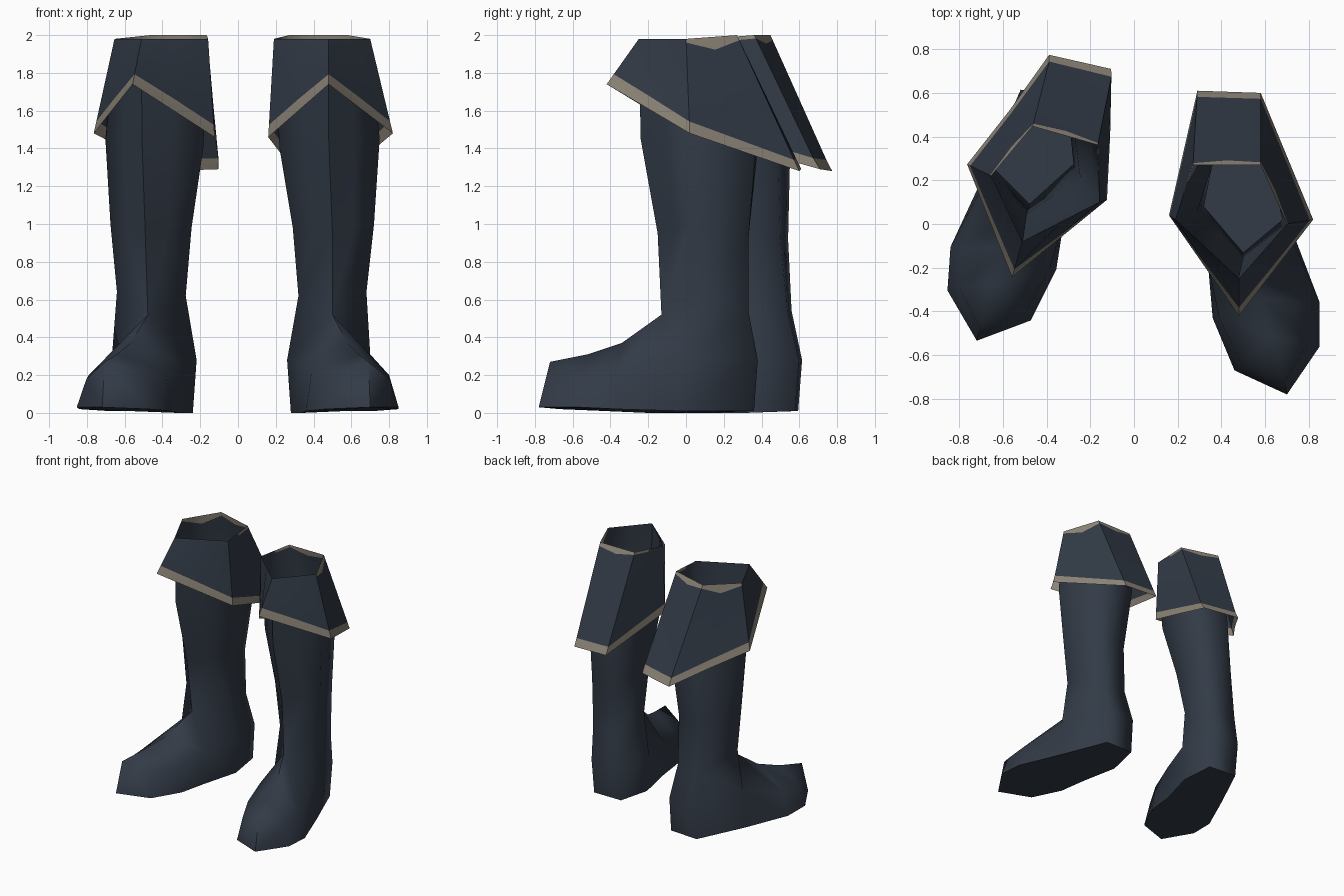
import bpy, bmesh, math
from mathutils import Vector, Matrix

if "Cube" in bpy.data.objects:
    bpy.data.objects.remove(bpy.data.objects["Cube"])


def material(name, rgb):
    m = bpy.data.materials.new(name)
    m.diffuse_color = (*rgb, 1)
    m.use_nodes = True
    m.node_tree.nodes["Principled BSDF"].inputs["Base Color"].default_value = m.diffuse_color
    return m


NAVY = material("navy leather", (0.032, 0.043, 0.062))
TAN = material("tan trim", (0.27, 0.238, 0.19))

# Five-sided rings: front, outer, back outer, back inner, inner
RIM = [(.48, -.25, 1.98), (.70, 0, 1.98), (.58, .27, 2.0), (.27, .27, 2.0), (.19, .02, 1.98)]
HEM = [(.48, -.42, 1.74), (.82, .02, 1.48), (.58, .60, 1.28), (.29, .61, 1.29), (.16, .04, 1.46)]
CALF = [(.48, -.24, 1.45), (.75, 0, 1.45), (.61, .37, 1.40), (.34, .38, 1.40), (.22, .03, 1.40)]
SHIN = [(.50, -.15, .95), (.72, .02, 1.0), (.61, .33, .92), (.38, .33, .92), (.29, .06, .98)]
ANKLE = [(.50, -.13, .52), (.68, .02, .64), (.60, .33, .54), (.37, .33, .54), (.32, .08, .62)]

# Foot loops, from the inner heel round the toe to the outer heel
SOLE = [(.33, .36, .01), (.28, .10, 0), (.34, -.20, 0), (.36, -.43, .01), (.46, -.67, .02),
        (.70, -.78, .03), (.85, -.56, .03), (.85, -.36, .02), (.72, -.02, .01), (.57, .36, .01)]
UPPER = [(.33, .38, .28), (.26, .10, .28), (.34, -.20, .27), (.39, -.43, .22), (.49, -.64, .20),
         (.69, -.72, .27), (.80, -.54, .18), (.80, -.36, .20), (.70, -.02, .31), (.58, .38, .28)]
RIDGE = [(.64, -.52, .31), (.58, -.34, .37)]


def pose_left(p):
    """Mirror to the left, step back, and turn the leg more towards the top."""
    t = min(1, max(0, (p.z - .4) / 1.0))
    pivot = Vector((-.49, .08, 0))
    q = Vector((-p.x, p.y, p.z)) - pivot
    turn = Matrix.Rotation(math.radians(-4 - 12 * t), 3, 'Z')
    return turn @ q + pivot + Vector((.04 + .02 * t, .229 - .069 * t, 0))


def with_mids(ring):
    """Add a midpoint to every side of a ring."""
    pts = [Vector(p) for p in ring]
    out = []
    for i, p in enumerate(pts):
        out += [p, (p + pts[(i + 1) % len(pts)]) / 2]
    return out


def step(a, b, d):
    """Move from a towards b by distance d."""
    return a + (b - a).normalized() * d


def finish(name, bm, left, angle):
    if left:
        for v in bm.verts:
            v.co = pose_left(v.co)
    bmesh.ops.recalc_face_normals(bm, faces=bm.faces)
    me = bpy.data.meshes.new(name)
    bm.to_mesh(me)
    bm.free()
    me.materials.append(NAVY)
    me.materials.append(TAN)
    ob = bpy.data.objects.new(name, me)
    bpy.context.collection.objects.link(ob)
    bpy.ops.object.select_all(action='DESELECT')
    ob.select_set(True)
    bpy.context.view_layer.objects.active = ob
    bpy.ops.object.shade_smooth_by_angle(angle=math.radians(angle))


def add_loop(bm, pts):
    return [bm.verts.new(p) for p in pts]


def bridge(bm, a, b, tan_sides=()):
    n = len(a)
    for i in range(n):
        j = (i + 1) % n
        f = bm.faces.new((a[i], a[j], b[j], b[i]))
        f.material_index = int(i in tan_sides)


# Ragged trim on the outer-back and back sides of the rim
BACK = (2, 3, 4, 5, 6)
DEPTH = [.02, .02, .02, .07, .03, .05, .02, .02, .02, .02]


def make_boot(side, left):
    # Boot shaft and foot
    bm = bmesh.new()
    rim, calf = with_mids(RIM), with_mids(CALF)
    trim = [step(a, b, d) for a, b, d in zip(rim, calf, DEPTH)]
    loops = [add_loop(bm, r) for r in (rim, trim, calf, with_mids(SHIN))]
    for i in range(3):
        bridge(bm, loops[i], loops[i + 1], BACK if i == 0 else ())
    ankle = add_loop(bm, ANKLE)
    for i in range(5):
        j = (i + 1) % 5
        s = loops[3]
        bm.faces.new((s[2 * i], s[2 * i + 1], s[2 * j], ankle[j], ankle[i]))
    sole, u, r = add_loop(bm, SOLE), add_loop(bm, UPPER), add_loop(bm, RIDGE)
    bridge(bm, sole, u)
    bm.faces.new(sole)
    front, outer, back_out, back_in, inner = ankle
    for f in ((u[0], u[1], inner, back_in), (u[1], u[2], front, inner),
              (u[2], u[3], r[1], front), (u[3], u[4], r[0], r[1]),
              (u[4], u[5], r[0]), (u[5], u[6], r[0]), (u[6], u[7], r[1], r[0]),
              (u[7], u[8], front, r[1]), (u[8], outer, front),
              (u[8], u[9], back_out, outer), (u[9], u[0], back_in, back_out)):
        bm.faces.new(f)
    finish(side + "_boot", bm, left, 80)

    # Flared cuff with a trimmed hem
    bm = bmesh.new()
    hem = with_mids(HEM)
    top = [step(a, b, d) for a, b, d in zip(rim, hem, DEPTH)]
    band = [step(b, a, .065) for a, b in zip(rim, hem)]
    loops = [add_loop(bm, x) for x in (rim, top, band, hem)]
    bridge(bm, loops[0], loops[1], BACK)
    bridge(bm, loops[1], loops[2])
    bridge(bm, loops[2], loops[3], range(10))
    finish(side + "_cuff", bm, left, 40)


make_boot("right", False)
make_boot("left", True)
